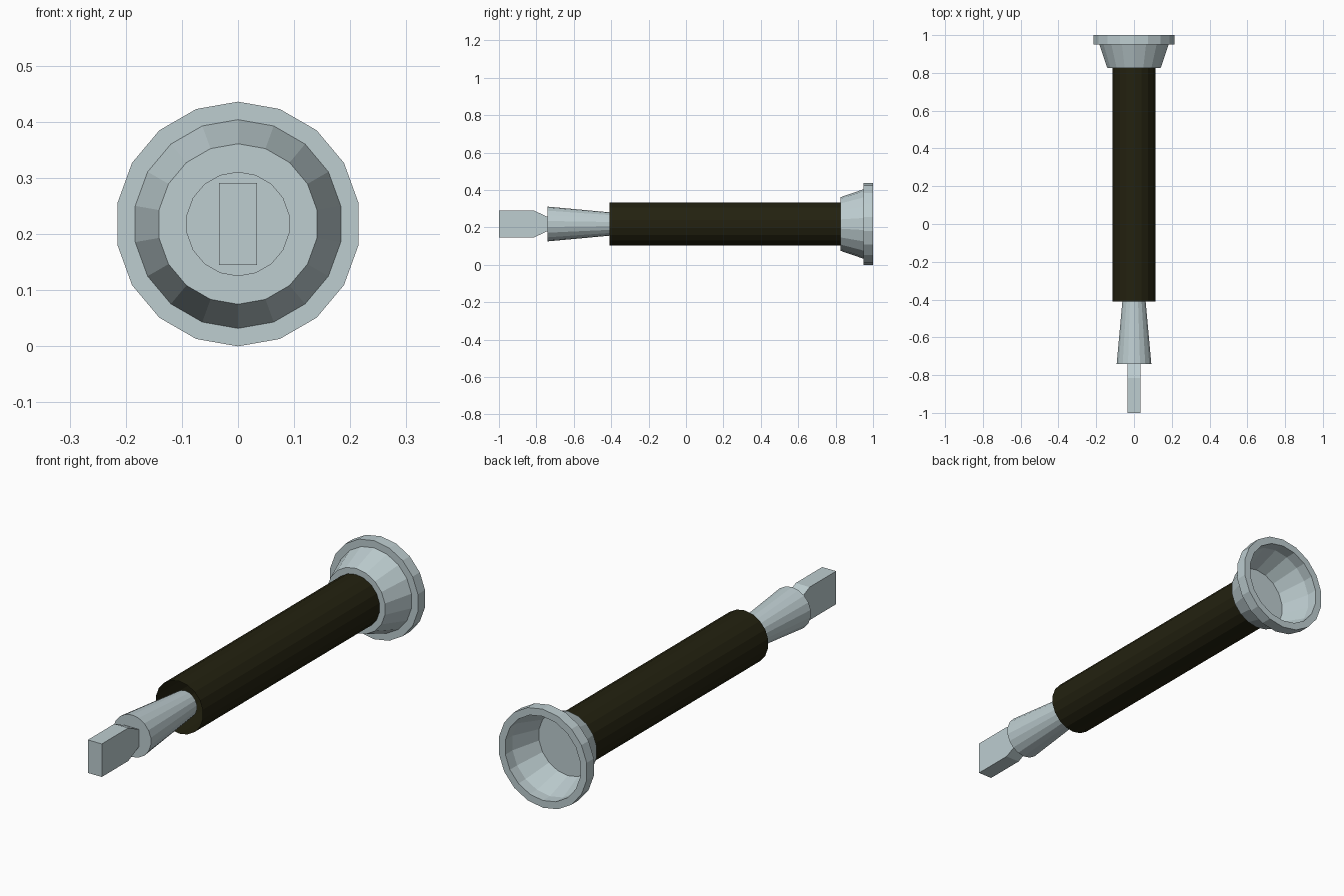
import bpy, bmesh, math

if "Cube" in bpy.data.objects:
    bpy.data.objects.remove(bpy.data.objects["Cube"])

SIDES = 18
CZ = 0.218  # height of the long axis


def material(name, rgb):
    m = bpy.data.materials.new(name)
    m.diffuse_color = (*rgb, 1)
    m.use_nodes = True
    m.node_tree.nodes["Principled BSDF"].inputs["Base Color"].default_value = m.diffuse_color
    return m


steel = material("pale steel", (0.51, 0.61, 0.63))
grip = material("dark olive grip", (0.017, 0.0155, 0.005))


def finish(bm, name, mat):
    bmesh.ops.recalc_face_normals(bm, faces=bm.faces)
    me = bpy.data.meshes.new(name)
    bm.to_mesh(me)
    bm.free()
    me.materials.append(mat)
    ob = bpy.data.objects.new(name, me)
    bpy.context.collection.objects.link(ob)
    return ob


def lathe(name, profile, mat, closed=False, cap_start=False, cap_end=False):
    """Turn (radius, y) points around the long axis."""
    bm = bmesh.new()
    rings = []
    for r, y in profile:
        rings.append([bm.verts.new((r * math.sin(a), y, CZ + r * math.cos(a)))
                      for a in (2 * math.pi * i / SIDES for i in range(SIDES))])
    pairs = list(zip(rings, rings[1:]))
    if closed:
        pairs.append((rings[-1], rings[0]))
    for p, q in pairs:
        for i in range(SIDES):
            j = (i + 1) % SIDES
            bm.faces.new((p[i], p[j], q[j], q[i]))
    if cap_start:
        bm.faces.new(rings[0])
    if cap_end:
        bm.faces.new(rings[-1])
    return finish(bm, name, mat)


# Open handle tube
lathe("handle_tube", [(0.116, -0.41), (0.116, 0.825)], grip)

# Flared cup with a floor, and the solid ring round its mouth
lathe("cup", [(0.143, 0.825), (0.186, 0.95)], steel, cap_start=True)
lathe("cup_rim", [(0.218, 0.95), (0.218, 1.0), (0.186, 1.0), (0.186, 0.95)],
      steel, closed=True)

# Tapered shaft running into the tube
lathe("shaft", [(0.093, -0.74), (0.059, -0.37)], steel,
      cap_start=True, cap_end=True)

# Flat blade: side outline extruded across x
outline = [(-1.0, -0.073), (-0.815, -0.073), (-0.74, -0.038),
           (-0.74, 0.038), (-0.815, 0.073), (-1.0, 0.073)]
bm = bmesh.new()
side = bm.faces.new([bm.verts.new((-0.034, y, CZ + z)) for y, z in outline])
ext = bmesh.ops.extrude_face_region(bm, geom=[side], use_keep_orig=True)
bmesh.ops.translate(bm, vec=(0.068, 0, 0),
                    verts=[g for g in ext["geom"] if isinstance(g, bmesh.types.BMVert)])
finish(bm, "blade", steel)
